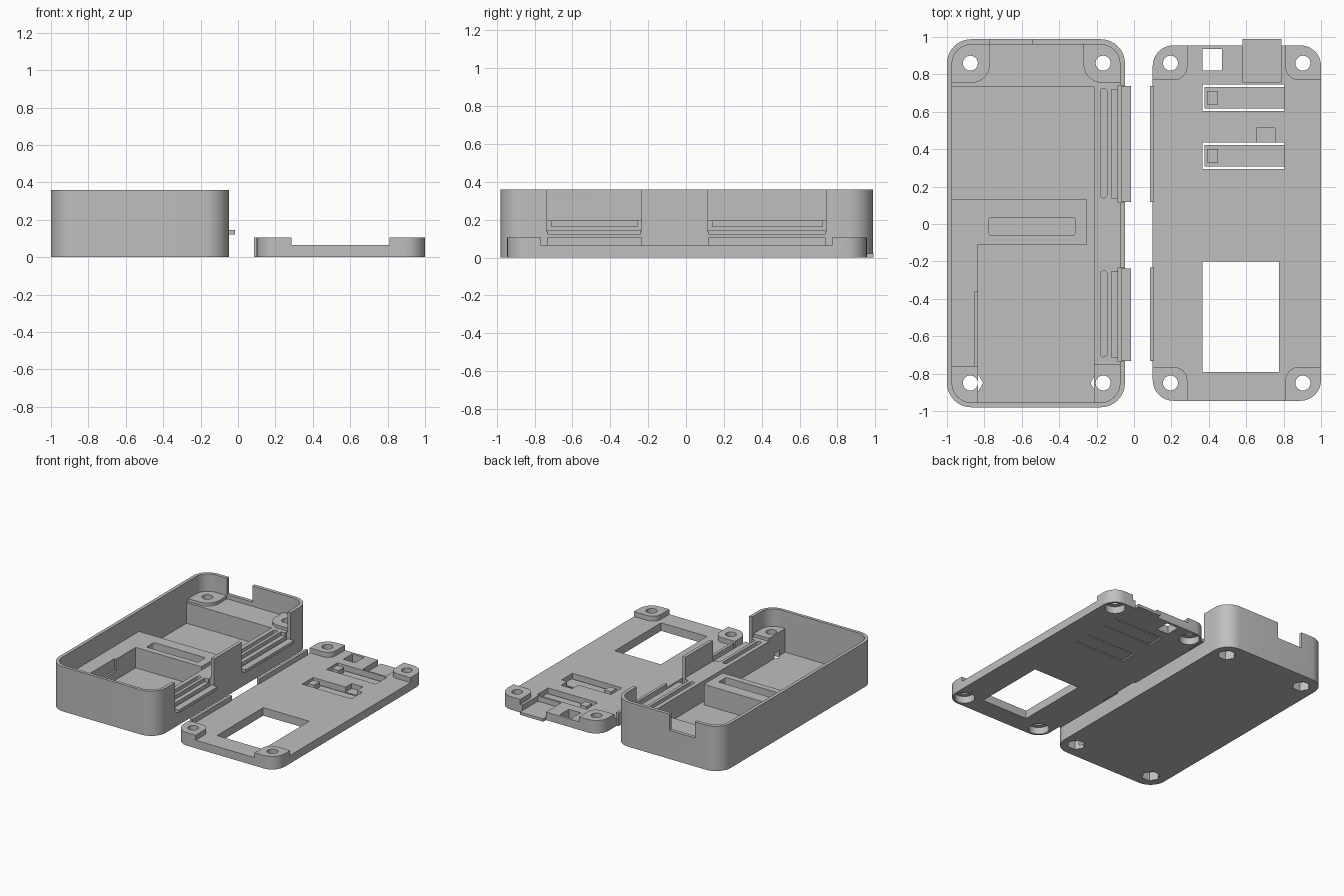
import bpy, bmesh, math

if "Cube" in bpy.data.objects:
    bpy.data.objects.remove(bpy.data.objects["Cube"])

grey = bpy.data.materials.new("plain_grey")
grey.diffuse_color = (0.52, 0.52, 0.52, 1)
grey.use_nodes = True
grey.node_tree.nodes["Principled BSDF"].inputs["Base Color"].default_value = grey.diffuse_color


def prism(name, x0, x1, y0, y1, z0, z1, r=0):
    """Block with corner radii given as one value or (SW, SE, NE, NW)."""
    radii = r if isinstance(r, tuple) else (r,) * 4
    corners = [(x0, y0, 1, 1), (x1, y0, -1, 1), (x1, y1, -1, -1), (x0, y1, 1, -1)]
    pts = []
    for i, ((x, y, sx, sy), rad) in enumerate(zip(corners, radii)):
        if rad == 0:
            pts.append((x, y))
            continue
        for k in range(9):
            a = math.pi + (i + k / 8) * math.pi / 2
            pts.append((x + sx * rad + rad * math.cos(a), y + sy * rad + rad * math.sin(a)))
    return extrude(name, pts, z0, z1)


def post(name, x, y, z0, z1, r, sides=32):
    pts = [(x + r * math.cos(2 * math.pi * k / sides), y + r * math.sin(2 * math.pi * k / sides))
           for k in range(sides)]
    return extrude(name, pts, z0, z1)


def extrude(name, pts, z0, z1):
    bm = bmesh.new()
    base = bm.faces.new([bm.verts.new((x, y, z0)) for x, y in pts])
    res = bmesh.ops.extrude_face_region(bm, geom=[base])
    for v in res["geom"]:
        if isinstance(v, bmesh.types.BMVert):
            v.co.z = z1
    bmesh.ops.recalc_face_normals(bm, faces=bm.faces)
    me = bpy.data.meshes.new(name)
    bm.to_mesh(me)
    bm.free()
    me.materials.append(grey)
    ob = bpy.data.objects.new(name, me)
    bpy.context.collection.objects.link(ob)
    return ob


def combine(target, tool, op="DIFFERENCE"):
    mod = target.modifiers.new("shape", "BOOLEAN")
    mod.operation, mod.solver, mod.object = op, "EXACT", tool
    bpy.context.view_layer.objects.active = target
    bpy.ops.object.modifier_apply(modifier=mod.name)
    bpy.data.objects.remove(tool)


def cut(target, *dims, r=0):
    combine(target, prism("cutter", *dims, r=r))


def add(target, *dims, r=0):
    combine(target, prism("extra", *dims, r=r), "UNION")


def finish(ob):
    bpy.ops.object.select_all(action="DESELECT")
    ob.select_set(True)
    bpy.context.view_layer.objects.active = ob
    bpy.ops.object.shade_smooth_by_angle(angle=math.radians(30))


# ---- Case: shell, shelf and two deep pockets
SHELF, FLOOR, RIM = 0.195, 0.03, 0.36
case = prism("case", -1, -0.048, -0.98, 0.988, 0, RIM, 0.13)
cut(case, -0.973, -0.075, -0.955, 0.96, SHELF, 0.5, r=0.105)
cut(case, -0.973, -0.215, 0.13, 0.735, FLOOR, 0.3)
cut(case, -0.835, -0.215, -0.955, -0.11, FLOOR, 0.3)
cut(case, -0.25, -0.215, -0.2, 0.2, FLOOR, 0.3)
# slot in the cross bar and side relief in the ledge
cut(case, -0.775, -0.315, -0.06, 0.035, 0.1, 0.3, r=0.012)
cut(case, -0.85, -0.8, -0.76, -0.36, 0.1, 0.3)
# notch in the back wall
cut(case, -0.77, -0.545, 0.9, 1.1, 0.23, 0.5)

# corner pads
for x0, x1, y0, y1, r in [
    (-0.985, -0.77, 0.755, 0.972, (0, 0.1, 0, 0.11)),
    (-0.27, -0.062, 0.755, 0.972, (0.1, 0, 0.11, 0)),
    (-0.985, -0.835, -0.968, -0.76, (0.11, 0, 0, 0)),
    (-0.215, -0.062, -0.968, -0.75, (0, 0.11, 0, 0.0)),
]:
    add(case, x0, x1, y0, y1, 0.15, 0.22, r=r)

# side openings with steps, grooves and outer lips
for y0, y1 in [(0.115, 0.74), (-0.735, -0.235)]:
    cut(case, -0.085, 0.1, y0, y1, 0.135, 0.5)
    cut(case, -0.12, -0.07, y0 + 0.025, y1 - 0.02, 0.165, 0.3)
    cut(case, -0.18, -0.145, y0 + 0.025, y1 - 0.015, 0.13, 0.3, r=0.017)
    add(case, -0.07, -0.015, y0 + 0.003, y1 - 0.003, 0.122, 0.146)

# screw holes with hexagonal nut pockets below
for x in (-0.875, -0.165):
    for y in (0.86, -0.85):
        combine(case, post("cutter", x, y, -0.1, 0.5, 0.04))
        combine(case, post("cutter", x, y, -0.1, 0.07, 0.068, 6))
finish(case)

# ---- Lid: plate with four raised corners
lid = prism("lid", 0.1, 1, -0.945, 0.955, 0, 0.065, 0.11)
for x0, x1, east in [(0.1, 0.285, 0), (0.81, 1, 1)]:
    for y0, y1, north in [(-0.945, -0.765, 0), (0.77, 0.955, 1)]:
        outer = (2 if east else 3) if north else (1 if east else 0)
        radii = [0, 0, 0, 0]
        radii[outer], radii[(outer + 2) % 4] = 0.11, 0.07
        add(lid, x0, x1, y0, y1, 0.03, 0.105, r=tuple(radii))

# edge strips that close the side openings
for y0, y1 in [(0.118, 0.738), (-0.733, -0.233)]:
    add(lid, 0.085, 0.108, y0, y1, 0, 0.105)

# display window and small square hole
cut(lid, 0.365, 0.775, -0.79, -0.2, -0.1, 0.2)
cut(lid, 0.365, 0.47, 0.82, 0.935, -0.1, 0.2)

# cable channel with a tongue past the edge
cut(lid, 0.58, 0.788, 0.76, 1.1, 0.022, 0.2)
add(lid, 0.58, 0.788, 0.9, 0.99, 0, 0.022)

# spring button arms: recess, surrounding slot, raised button
for y0, y1 in [(0.605, 0.745), (0.295, 0.435)]:
    cut(lid, 0.365, 0.805, y0, y1, 0.025, 0.2)
    cut(lid, 0.365, 0.377, y0, y1, -0.1, 0.2)
    cut(lid, 0.365, 0.805, y0, y0 + 0.012, -0.1, 0.2)
    cut(lid, 0.365, 0.805, y1 - 0.012, y1, -0.1, 0.2)
    add(lid, 0.39, 0.45, y0 + 0.035, y1 - 0.035, 0.01, 0.065)
cut(lid, 0.655, 0.755, 0.43, 0.512, 0.025, 0.2)

# screw holes with round counterbores below
for x in (0.195, 0.903):
    for y in (0.86, -0.85):
        combine(lid, post("cutter", x, y, -0.1, 0.5, 0.04))
        combine(lid, post("cutter", x, y, -0.1, 0.055, 0.075))
finish(lid)
